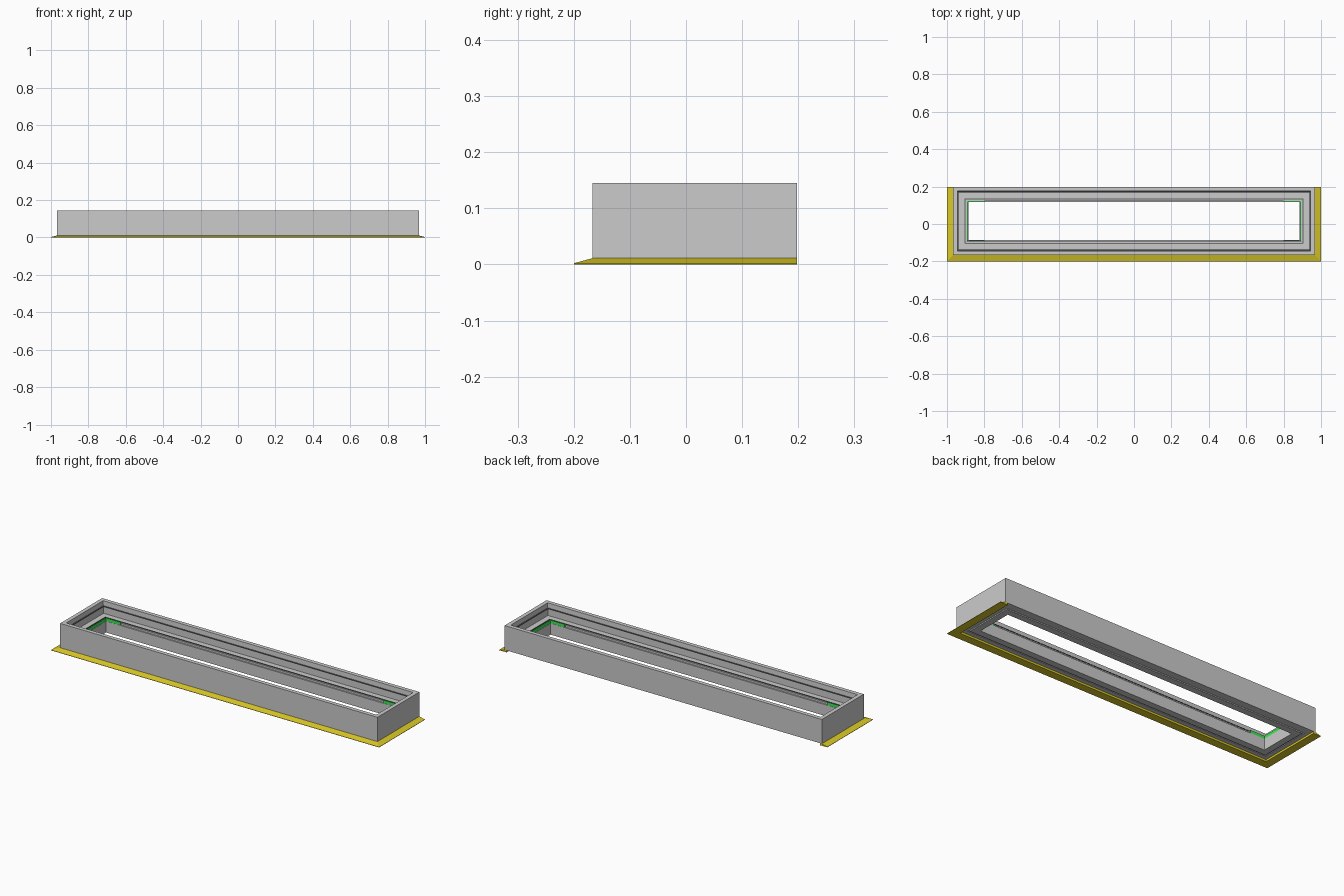
import bpy, bmesh

if "Cube" in bpy.data.objects:
    bpy.data.objects.remove(bpy.data.objects["Cube"])

# Outer wall of the frame
HX, Y0, Y1 = 0.967, -0.167, 0.198


def material(name, rgb):
    m = bpy.data.materials.new(name)
    m.diffuse_color = (*rgb, 1)
    m.use_nodes = True
    m.node_tree.nodes["Principled BSDF"].inputs["Base Color"].default_value = m.diffuse_color
    return m


def sweep(name, profile, corners, closed, mat=None):
    """Carry a closed (inset, height) profile along mitred corners."""
    bm = bmesh.new()
    n = len(profile)
    cols = list(zip(*[[bm.verts.new((x, y, z)) for x, y in corners(d)]
                      for d, z in profile]))
    m = len(cols)
    for i in range(m if closed else m - 1):
        a, b = cols[i], cols[(i + 1) % m]
        for j in range(n):
            k = (j + 1) % n
            bm.faces.new((a[j], a[k], b[k], b[j]))
    if not closed:
        bm.faces.new(cols[0])
        bm.faces.new(cols[-1])
    bmesh.ops.recalc_face_normals(bm, faces=bm.faces)
    me = bpy.data.meshes.new(name)
    bm.to_mesh(me)
    bm.free()
    ob = bpy.data.objects.new(name, me)
    bpy.context.collection.objects.link(ob)
    if mat:
        me.materials.append(mat)
    return ob


def full_ring(d):
    return [(-HX + d, Y0 + d), (HX - d, Y0 + d), (HX - d, Y1 - d), (-HX + d, Y1 - d)]


def three_sides(d):
    return [(-HX + d, Y1), (-HX + d, Y0 + d), (HX - d, Y0 + d), (HX - d, Y1)]


def end_clip(side):
    # C-shaped path around one end of the opening
    def path(d):
        xe, xi = side * (HX - d), side * 0.80
        return [(xi, Y1 - d), (xe, Y1 - d), (xe, Y0 + d), (xi, Y0 + d)]
    return path


yellow = material("yellow", (0.70, 0.58, 0.02))
green = material("green", (0.05, 0.8, 0.1))
dark = material("dark_grey", (0.12, 0.12, 0.12))

# Stepped, mitred main frame
sweep("frame", [
    (0, 0.011), (0, 0.145), (0.022, 0.145), (0.024, 0.115), (0.029, 0.115),
    (0.029, 0.08), (0.062, 0.08), (0.062, 0.074), (0.067, 0.074), (0.067, 0.08),
    (0.074, 0.08), (0.074, 0.07), (0.081, 0.07), (0.081, 0.008),
    (0.045, 0.008), (0.045, 0.014), (0.035, 0.014), (0.035, 0.011)],
    full_ring, True)

# Dark seals: one on the inner wall, one beside the opening
sweep("upper_seal", [(0.024, 0.115), (0.024, 0.119), (0.030, 0.119), (0.030, 0.115)],
      full_ring, True, dark)
sweep("lower_seal", [(0.062, 0.074), (0.062, 0.083), (0.066, 0.083), (0.066, 0.074)],
      full_ring, True, dark)

# Sloped flange on front and both ends
sweep("flange", [(-0.033, 0), (-0.033, 0.002), (0, 0.011), (0.012, 0.011), (0.012, 0)],
      three_sides, False, yellow)

# Green corner clips around each end of the opening
for s, label in ((-1, "left"), (1, "right")):
    sweep(label + "_clip", [(0.075, 0.07), (0.075, 0.087), (0.080, 0.087), (0.080, 0.07)],
          end_clip(s), False, green)
